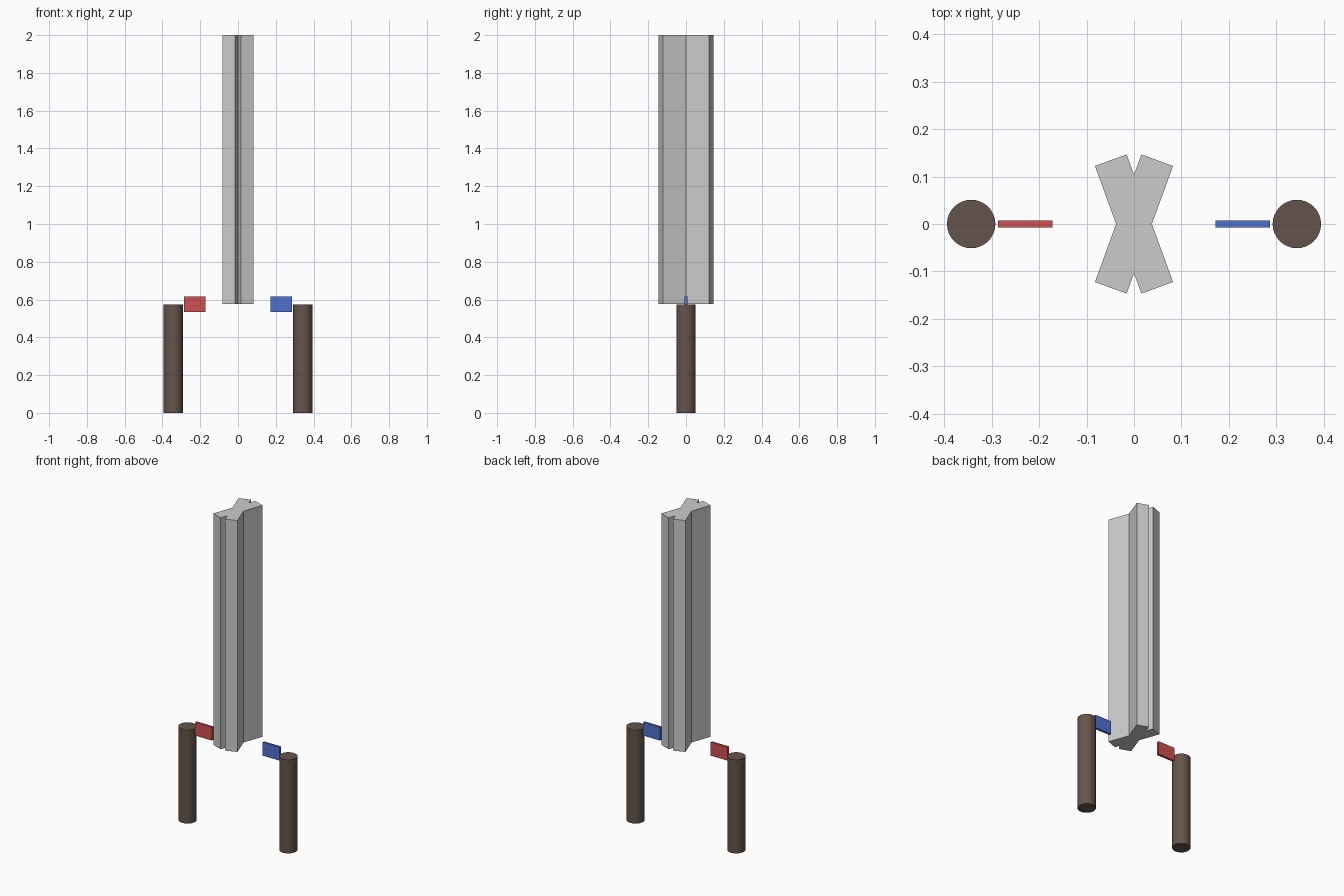
import bpy, bmesh
from math import sin, cos, radians

if "Cube" in bpy.data.objects:
    bpy.data.objects.remove(bpy.data.objects["Cube"])


def material(name, color):
    m = bpy.data.materials.new(name)
    m.diffuse_color = color
    m.use_nodes = True
    m.node_tree.nodes["Principled BSDF"].inputs["Base Color"].default_value = m.diffuse_color
    return m


brown = material("dark_brown", (0.13, 0.09, 0.07, 1))
red = material("red", (0.62, 0.08, 0.08, 1))
blue = material("blue", (0.08, 0.16, 0.62, 1))


# Blade: two slabs crossed at +/-20 degrees, merged into one extruded X profile
def cross_blade(name, half_len, half_wid, angle, z0, z1):
    s, c = sin(angle), cos(angle)
    quarter = [(s * half_len - c * half_wid, c * half_len + s * half_wid),
               (s * half_len + c * half_wid, c * half_len - s * half_wid)]
    right = quarter + [(half_wid / c, 0)] + [(x, -y) for x, y in reversed(quarter)]
    notch = half_wid / s
    left = [(-x, -y) for x, y in right]
    profile = [(0, notch)] + right + [(0, -notch)] + left
    bm = bmesh.new()
    face = bm.faces.new([bm.verts.new((x, y, z0)) for x, y in profile])
    top = bmesh.ops.extrude_face_region(bm, geom=[face])["geom"]
    verts = [g for g in top if isinstance(g, bmesh.types.BMVert)]
    bmesh.ops.translate(bm, verts=verts, vec=(0, 0, z1 - z0))
    bmesh.ops.recalc_face_normals(bm, faces=bm.faces)
    mesh = bpy.data.meshes.new(name)
    bm.to_mesh(mesh)
    bm.free()
    bpy.context.collection.objects.link(bpy.data.objects.new(name, mesh))


# Round handle standing on the ground
def handle(name, x):
    h = 0.575
    bpy.ops.mesh.primitive_cylinder_add(vertices=32, radius=0.051, depth=h, location=(x, 0, h / 2))
    ob = bpy.context.object
    ob.name = name
    ob.data.materials.append(brown)
    bpy.ops.object.shade_smooth_by_angle(angle=radians(30))


# Thin coloured plate beside each handle
def plate(name, x, mat):
    bpy.ops.mesh.primitive_cube_add(size=1, location=(x, 0, 0.576))
    ob = bpy.context.object
    ob.name = name
    ob.scale = (0.114, 0.0145, 0.082)
    bpy.ops.object.transform_apply(location=False, rotation=False, scale=True)
    ob.data.materials.append(mat)


cross_blade("crossed_blade", 0.143, 0.0355, radians(20), 0.577, 2.0)
for side, sign, mat in (("left", -1, red), ("right", 1, blue)):
    handle(side + "_handle", sign * 0.343)
    plate(side + "_plate", sign * 0.229, mat)
